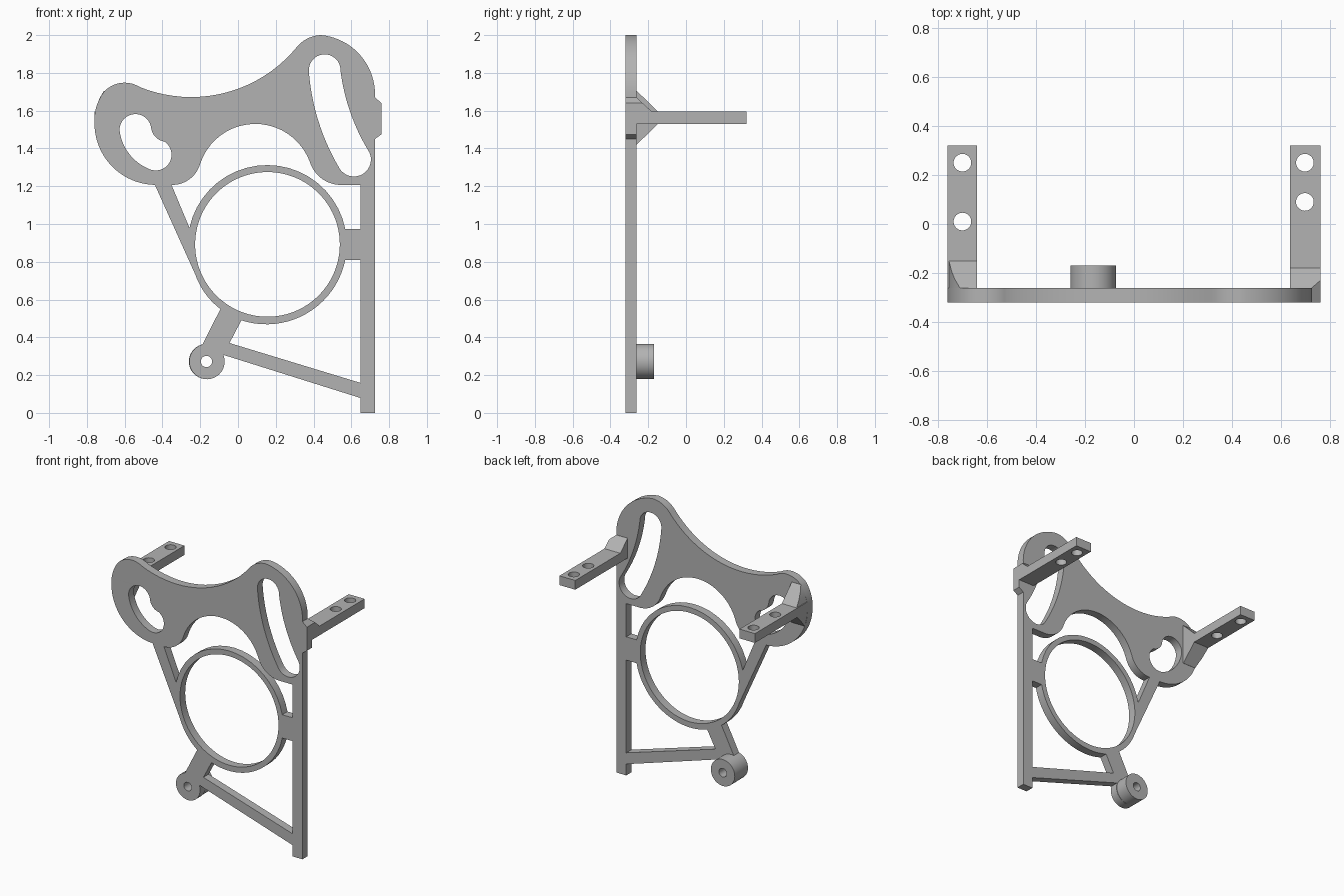
import bpy, bmesh, math
from mathutils import Matrix, Vector

if "Cube" in bpy.data.objects:
    bpy.data.objects.remove(bpy.data.objects["Cube"])

grey = bpy.data.materials.new("plain grey")
grey.use_nodes = True
COLOUR = (0.45, 0.45, 0.45, 1)
grey.diffuse_color = COLOUR
grey.node_tree.nodes["Principled BSDF"].inputs["Base Color"].default_value = COLOUR

FRONT, BACK = -0.32, -0.262
ARM_LOW, ARM_HIGH = 1.53, 1.595


def arc(p, q, r, steps=20):
    """Points after p on the arc that runs from p through q to r."""
    (ax, ay), (bx, by), (cx, cy) = p, q, r
    d = 2 * (ax * (by - cy) + bx * (cy - ay) + cx * (ay - by))
    a2, b2, c2 = ax * ax + ay * ay, bx * bx + by * by, cx * cx + cy * cy
    ux = (a2 * (by - cy) + b2 * (cy - ay) + c2 * (ay - by)) / d
    uy = (a2 * (cx - bx) + b2 * (ax - cx) + c2 * (bx - ax)) / d
    rad = math.hypot(ax - ux, ay - uy)
    start, mid, end = (math.atan2(y - uy, x - ux) for x, y in (p, q, r))
    sweep, part = (end - start) % math.tau, (mid - start) % math.tau
    if part > sweep:
        sweep -= math.tau
    return [(ux + rad * math.cos(start + sweep * i / steps),
             uy + rad * math.sin(start + sweep * i / steps)) for i in range(1, steps + 1)]


def path(*items):
    """Closed outline: a plain point is a line, a (via, end) pair is an arc."""
    pts = []
    for item in items:
        if isinstance(item[0], tuple):
            pts += arc(pts[-1], *item)
        else:
            pts.append(item)
    if (Vector(pts[0]) - Vector(pts[-1])).length < 0.0005:
        pts.pop()
    return pts


def circle(x, y, r, n=64):
    return [(x + r * math.cos(math.tau * i / n), y + r * math.sin(math.tau * i / n))
            for i in range(n)]


def finish(name, bm):
    bmesh.ops.remove_doubles(bm, verts=bm.verts, dist=0.0001)
    bmesh.ops.recalc_face_normals(bm, faces=bm.faces)
    mesh = bpy.data.meshes.new(name)
    bm.to_mesh(mesh)
    bm.free()
    mesh.materials.clear()
    mesh.materials.append(grey)
    obj = bpy.data.objects.new(name, mesh)
    bpy.context.collection.objects.link(obj)
    bpy.ops.object.select_all(action='DESELECT')
    obj.select_set(True)
    bpy.context.view_layer.objects.active = obj
    bpy.ops.object.shade_smooth_by_angle(angle=math.radians(25))


def slab(name, outlines, low, high, upright):
    """Filled outlines with holes, thickened along y (upright) or z."""
    curve = bpy.data.curves.new(name, 'CURVE')
    curve.dimensions, curve.fill_mode = '2D', 'BOTH'
    curve.extrude = (high - low) / 2
    for pts in outlines:
        spline = curve.splines.new('POLY')
        spline.points.add(len(pts) - 1)
        for point, (x, y) in zip(spline.points, pts):
            point.co = (x, y, 0, 1)
        spline.use_cyclic_u = True
    helper = bpy.data.objects.new(name + " outline", curve)
    bpy.context.collection.objects.link(helper)
    graph = bpy.context.evaluated_depsgraph_get()
    mesh = bpy.data.meshes.new_from_object(helper.evaluated_get(graph))
    bm = bmesh.new()
    bm.from_mesh(mesh)
    bpy.data.objects.remove(helper)
    bpy.data.meshes.remove(mesh)
    mid = (low + high) / 2
    if upright:
        place = Matrix.Translation((0, mid, 0)) @ Matrix.Rotation(math.pi / 2, 4, 'X')
    else:
        place = Matrix.Translation((0, 0, mid))
    bm.transform(place)
    finish(name, bm)


def gusset(name, inner, sections):
    """Stack of rectangles; each section gives outer x, rear y and height."""
    bm = bmesh.new()
    rings = [[bm.verts.new(co) for co in ((inner, BACK, z), (outer, BACK, z),
                                         (outer, rear, z), (inner, rear, z))]
             for outer, rear, z in sections]
    for a, b in zip(rings, rings[1:]):
        for i in range(4):
            j = (i + 1) % 4
            bm.faces.new((a[i], a[j], b[j], b[i]))
    bm.faces.new(rings[0])
    bm.faces.new(rings[-1])
    finish(name, bm)


# Outer edge of the plate: left lobe, strut, boss, side bar, tab, right lobe
outer = path((-0.52, 1.725), ((-0.605, 1.748), (-0.71, 1.70)),
             ((-0.745, 1.635), (-0.76, 1.53)), ((-0.666, 1.304), (-0.44, 1.207)),
             (-0.225, 0.73), ((-0.172, 0.63), (-0.093, 0.55)),
             (-0.188, 0.363), ((-0.167, 0.178), (-0.077, 0.307)),
             (0.648, 0.079), (0.648, 0), (0.725, 0), (0.725, 1.45),
             (0.76, 1.475), (0.76, 1.64), (0.725, 1.67),
             ((0.636, 1.906), (0.44, 2.0)), ((0.37, 1.983), (0.31, 1.935)),
             ((-0.24, 1.672), (-0.52, 1.725)))
# Opening between the arch and the ring
arch_gap = path((-0.352, 1.207), ((-0.253, 1.24), (-0.2, 1.32)),
                ((0.09, 1.53), (0.38, 1.33)), ((0.44, 1.243), (0.54, 1.207)),
                (0.648, 1.207), (0.648, 0.974), (0.568, 0.974),
                ((0.156, 1.312), (-0.257, 0.98)))
# Opening between the ring, the side bar and the cross bar
lower_gap = path((0.568, 0.81), (0.648, 0.81), (0.648, 0.159), (-0.045, 0.37),
                 (0.018, 0.49), ((0.453, 0.595), (0.568, 0.81)))
# Curved adjustment slots
left_slot = path((-0.468, 1.29), ((-0.575, 1.37), (-0.627, 1.497)),
                 ((-0.542, 1.582), (-0.46, 1.51)), ((-0.438, 1.462), (-0.39, 1.437)),
                 ((-0.352, 1.37), (-0.468, 1.29)))
right_slot = path((0.375, 1.81), ((0.458, 1.898), (0.543, 1.81)),
                  ((0.595, 1.59), (0.695, 1.38)), ((0.63, 1.253), (0.54, 1.29)),
                  ((0.424, 1.55), (0.375, 1.81)))
BOSS = (-0.167, 0.272)
slab("bracket plate", [outer, arch_gap, lower_gap, left_slot, right_slot,
                       circle(0.156, 0.892, 0.383, 96), circle(*BOSS, 0.03)],
     FRONT, BACK, True)

# Spacer boss behind the lower pivot
slab("pivot boss", [circle(*BOSS, 0.093), circle(*BOSS, 0.03)], BACK, -0.17, True)

# Drilled mounting arms pointing to the rear
for name, x0, x1, hole_x, holes in (("right arm", -0.76, -0.64, -0.70, (0.25, 0.01)),
                                    ("left arm", 0.637, 0.76, 0.697, (0.25, 0.09))):
    edge = [(x0, BACK), (x1, BACK), (x1, 0.32), (x0, 0.32)]
    slab(name, [edge] + [circle(hole_x, y, 0.036, 40) for y in holes],
         ARM_LOW, ARM_HIGH, False)

# Sloped gussets joining the arms to the plate
gusset("right upper gusset", -0.64, [(-0.755, -0.15, ARM_HIGH), (-0.745, -0.19, 1.635),
                                     (-0.731, -0.225, 1.67), (-0.71, -0.261, 1.704)])
gusset("right lower gusset", -0.64, [(-0.74, -0.261, 1.42), (-0.754, -0.205, 1.475),
                                     (-0.76, -0.15, ARM_LOW)])
gusset("left upper gusset", 0.637, [(0.76, -0.18, ARM_HIGH), (0.76, -0.23, 1.64),
                                    (0.725, -0.261, 1.67)])
